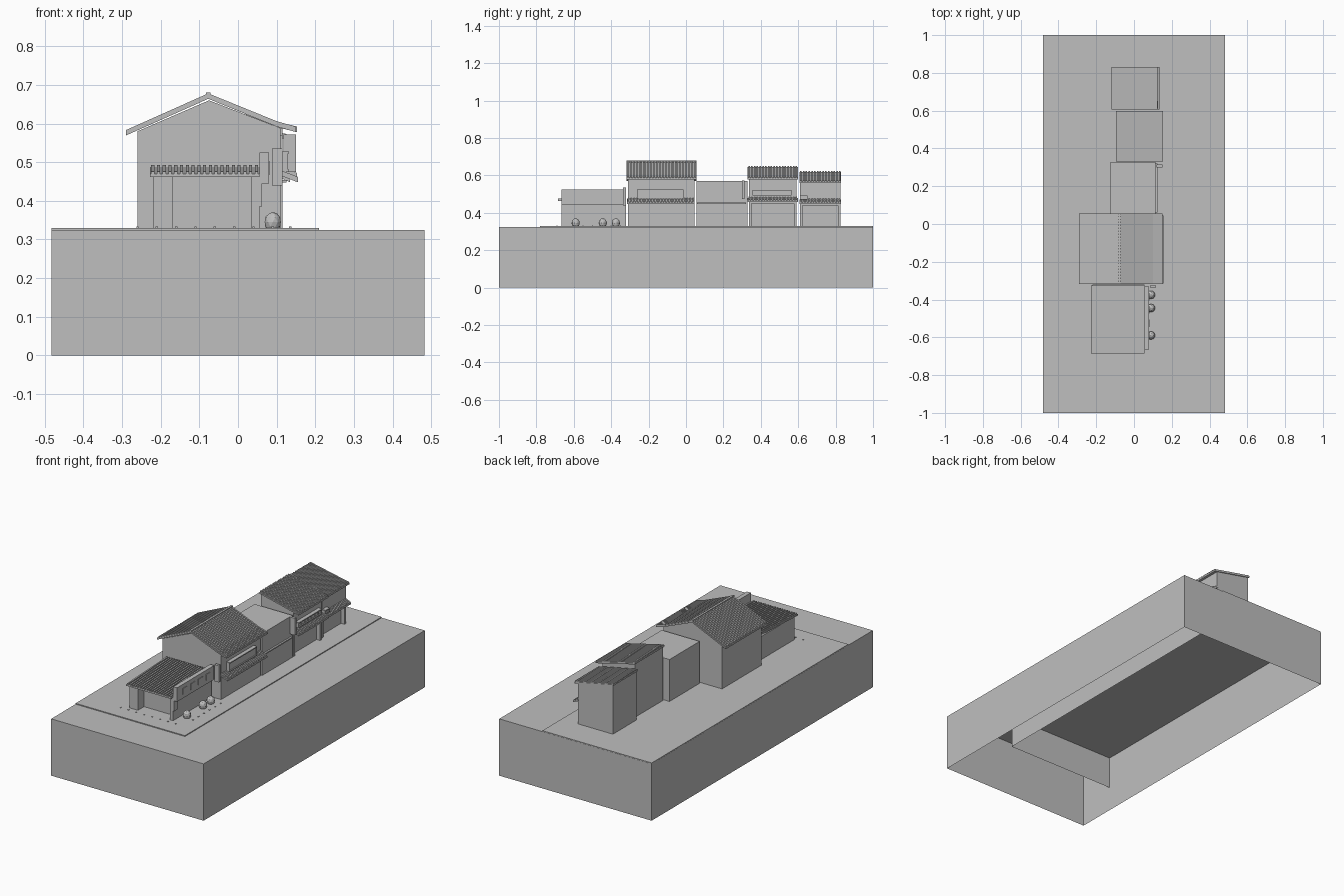
import bpy, bmesh
from mathutils import Vector, Matrix

cube = bpy.data.objects.get("Cube")
if cube:
    bpy.data.objects.remove(cube)

GREY = (0.52, 0.52, 0.52, 1)
mat = bpy.data.materials.new("plain grey")
mat.use_nodes = True
mat.diffuse_color = GREY
mat.node_tree.nodes["Principled BSDF"].inputs["Base Color"].default_value = GREY
G = 0.33  # ground level


def finish(name, bm):
    bmesh.ops.recalc_face_normals(bm, faces=bm.faces)
    me = bpy.data.meshes.new(name)
    bm.to_mesh(me)
    bm.free()
    me.materials.append(mat)
    ob = bpy.data.objects.new(name, me)
    bpy.context.collection.objects.link(ob)
    return ob


def add_box(bm, x, y, z):
    size = Vector((x[1] - x[0], y[1] - y[0], z[1] - z[0]))
    mid = Vector((sum(x), sum(y), sum(z))) / 2
    m = Matrix.Translation(mid) @ Matrix.Diagonal((*size, 1))
    return bmesh.ops.create_cube(bm, size=1, matrix=m)["verts"]


def box(name, x, y, z, bottom=True):
    bm = bmesh.new()
    add_box(bm, x, y, z)
    if not bottom:
        low = [f for f in bm.faces if f.calc_center_median().z < z[0] + 1e-5]
        bmesh.ops.delete(bm, geom=low, context='FACES')
    return finish(name, bm)


def add_prism(bm, profile, a, b, along_y=True):
    """Extrude a (horizontal, z) outline between a and b on the other axis."""
    place = (lambda h, z, d: (h, d, z)) if along_y else (lambda h, z, d: (d, h, z))
    face = bm.faces.new([bm.verts.new(place(h, z, a)) for h, z in profile])
    new = bmesh.ops.extrude_face_region(bm, geom=[face])["geom"]
    shift = Vector(place(0, 0, b - a))
    bmesh.ops.translate(bm, vec=shift, verts=[v for v in new if isinstance(v, bmesh.types.BMVert)])


def prism(name, profile, a, b):
    bm = bmesh.new()
    add_prism(bm, profile, a, b)
    return finish(name, bm)


def tiled_roof(name, line, a, b, ribs, thick=0.008, rise=0.006, along_y=True):
    """Sheet following a (horizontal, z) line of its top, with raised ribs down the slope."""
    bm = bmesh.new()

    def layer(lo, hi, p, q):
        outline = [(h, z + hi) for h, z in line] + [(h, z + lo) for h, z in reversed(line)]
        add_prism(bm, outline, p, q, along_y)
    layer(-thick, 0, a, b)
    step = (b - a) / ribs
    for i in range(ribs):
        mid = a + (i + 0.5) * step
        layer(-0.001, rise, mid - step * 0.27, mid + step * 0.27)
    return finish(name, bm)


# Ground: open-bottomed plinth and the raised lot
box("plinth", (-0.4825, 0.4825), (-1, 1), (0, 0.325), bottom=False)
box("lot", (-0.482, 0.21), (-0.78, 0.999), (0.14, G), bottom=False)

# Low front shop
box("shop_body", (-0.22, 0.055), (-0.61, -0.32), (G, 0.462))
box("shop_pillar", (-0.22, -0.168), (-0.665, -0.61), (G, 0.462))
box("shop_side_wall", (0.035, 0.055), (-0.665, -0.61), (G, 0.462))
tiled_roof("shop_roof", [(-0.685, 0.47), (-0.325, 0.487)], -0.228, 0.055, 19, along_y=False)

# Shop signboard with sunken panels on its street side
bm = bmesh.new()
add_box(bm, (0.055, 0.08), (-0.665, -0.33), (0.445, 0.525))
for i in range(4):
    y = -0.595 + i * 0.07
    add_box(bm, (0.079, 0.083), (y - 0.02, y + 0.02), (0.468, 0.502))
finish("shop_signboard", bm)
box("hanging_lantern", (0.054, 0.062), (-0.665, -0.635), (0.385, 0.45))
box("shop_blade_sign", (0.088, 0.115), (-0.338, -0.322), (0.44, 0.535))

# Shrubs in front of the shop
for i, y in enumerate((-0.59, -0.445, -0.375)):
    bm = bmesh.new()
    bmesh.ops.create_icosphere(bm, subdivisions=2, radius=1,
                               matrix=Matrix.Translation((0.09, y, G + 0.015)) @ Matrix.Diagonal((0.022, 0.022, 0.026, 1)))
    finish(f"shrub_{i + 1}", bm)

# Main house with gable roof
prism("house_body", [(-0.26, G), (0.11, G), (0.11, 0.588), (-0.075, 0.66), (-0.26, 0.58)], -0.31, 0.045)
tiled_roof("house_roof", [(-0.29, 0.577), (-0.077, 0.672), (0.1, 0.6), (0.15, 0.586)], -0.318, 0.055, 24)
box("house_ridge", (-0.083, -0.071), (-0.318, 0.055), (0.666, 0.68))
tiled_roof("house_canopy", [(0.108, 0.474), (0.155, 0.456)], -0.315, 0.045, 24)


def window_box(name, x0, y, z, slats):
    """Projecting lattice window: shallow box, rails and upright bars."""
    bm = bmesh.new()
    add_box(bm, (x0, x0 + 0.016), y, z)
    for zz in z:
        add_box(bm, (x0, x0 + 0.022), y, (zz - 0.003, zz + 0.003))
    for i in range(slats + 1):
        yy = y[0] + (y[1] - y[0]) * i / slats
        add_box(bm, (x0, x0 + 0.02), (yy - 0.002, yy + 0.002), z)
    finish(name, bm)


window_box("house_window", 0.11, (-0.26, -0.015), (0.478, 0.525), 1)

# Flat-roofed middle house
box("middle_body", (-0.125, 0.115), (0.055, 0.328), (G, 0.57))
box("middle_ledge", (0.115, 0.125), (0.06, 0.32), (0.447, 0.454))
box("middle_blade_sign", (0.118, 0.15), (0.3, 0.314), (0.475, 0.572))


def shed_house(name, x, y, eave, top, roof_x, roof_y, ribs, canopy_z, canopy_x):
    """Two storeys, recessed ground floor, one roof slope falling to the street."""
    def roof_z(h):
        return top + (eave - top) * (h - roof_x[0]) / (roof_x[1] - roof_x[0])
    recess = x[1] - 0.022
    prism(name + "_body", [(x[0], G), (recess, G), (recess, canopy_z - 0.02), (x[1], canopy_z - 0.02),
                           (x[1], roof_z(x[1]) - 0.006), (x[0], roof_z(x[0]) - 0.006)], *y)
    for side, yy in (("near", y[0]), ("far", y[1] - 0.012)):
        box(f"{name}_{side}_post", (recess, x[1]), (yy, yy + 0.012), (G, canopy_z - 0.015))
    tiled_roof(name + "_roof", [(roof_x[0], top), (roof_x[1], eave)], *roof_y, ribs)
    tiled_roof(name + "_canopy", [(x[1] - 0.002, canopy_z + 0.01), (canopy_x, canopy_z - 0.004)], *roof_y, ribs)


# Two rear houses
shed_house("third_house", (-0.09, 0.115), (0.337, 0.59), 0.586, 0.645, (-0.095, 0.153), (0.33, 0.598), 18, 0.47, 0.153)
window_box("third_house_window", 0.115, (0.355, 0.565), (0.495, 0.52), 7)
shed_house("rear_house", (-0.115, 0.105), (0.61, 0.825), 0.567, 0.617, (-0.12, 0.125), (0.607, 0.83), 15, 0.46, 0.135)
window_box("rear_house_window", 0.105, (0.612, 0.65), (0.474, 0.49), 1)

# Small paving studs along the street edges
bm = bmesh.new()
studs = [(-0.26 + 0.05 * i, -0.69) for i in range(8)] + [(0.135, -0.6 + 0.05 * i) for i in range(6)]
for sx, sy in studs:
    add_box(bm, (sx - 0.003, sx + 0.003), (sy - 0.003, sy + 0.003), (G - 0.001, G + 0.003))
finish("paving_studs", bm)
